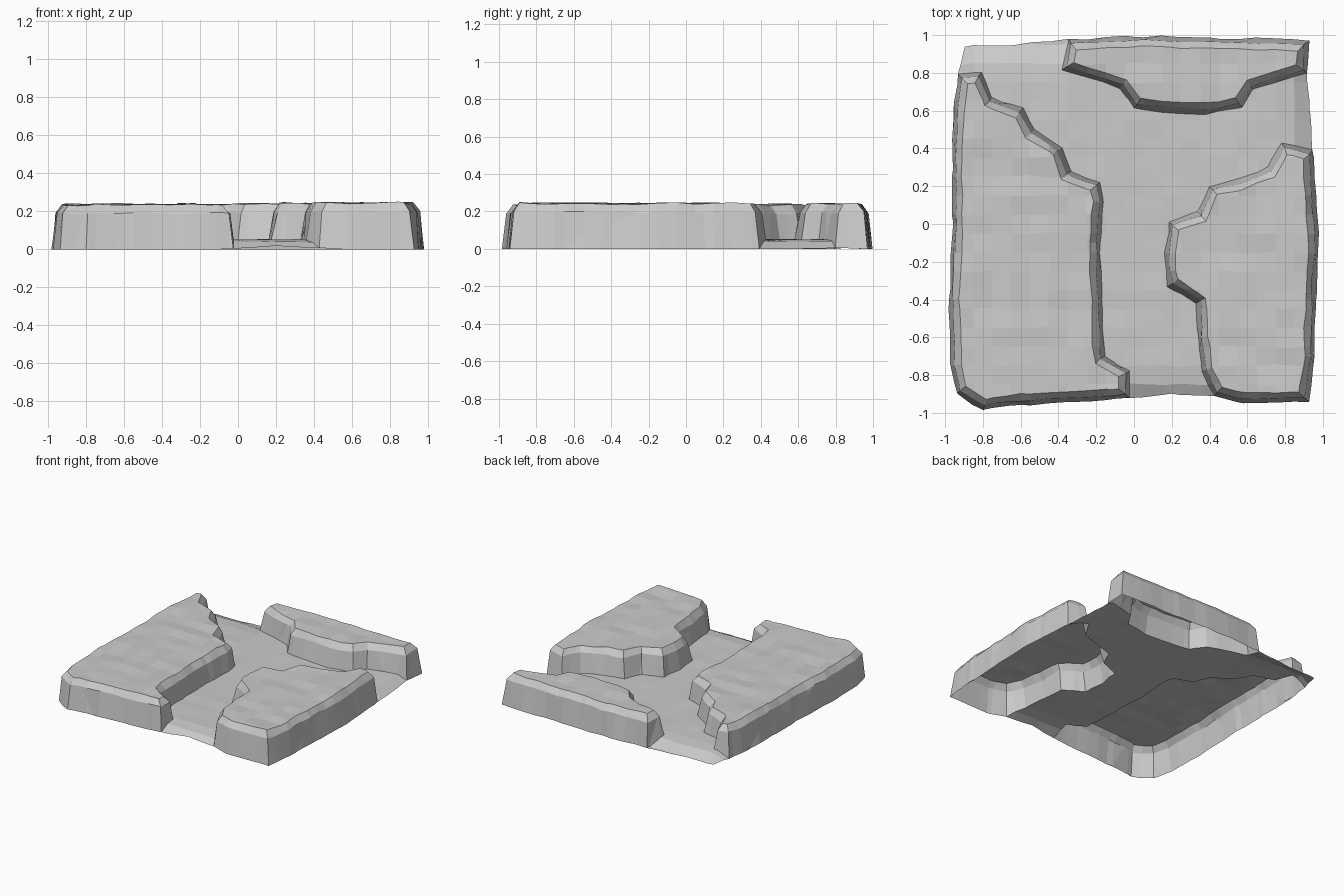
import bpy, bmesh
from mathutils import Vector, noise

if "Cube" in bpy.data.objects:
    bpy.data.objects.remove(bpy.data.objects["Cube"])

# Each block outline (counter-clockwise): outer chain on the tile rim, inner chain beside the channel
LEFT_OUT = [(-.93, .8), (-.955, .6), (-.965, .3), (-.96, 0), (-.98, -.4), (-.97, -.75), (-.94, -.9),
            (-.8, -.985), (-.6, -.955), (-.35, -.945), (-.1, -.93), (-.03, -.92)]
LEFT_IN = [(-.02, -.78), (-.155, -.7), (-.17, -.4), (-.18, -.1), (-.16, .12), (-.18, .22), (-.34, .28),
           (-.385, .4), (-.53, .5), (-.59, .61), (-.75, .67), (-.81, .8)]
RIGHT_OUT = [(.42, -.915), (.58, -.95), (.75, -.945), (.93, -.94), (.955, -.7), (.965, -.4),
             (.98, -.1), (.965, .1), (.95, .39)]
RIGHT_IN = [(.78, .43), (.71, .3), (.57, .24), (.4, .2), (.34, .06), (.19, .01), (.16, -.15),
            (.18, -.33), (.33, -.42), (.34, -.6), (.36, -.78)]
BACK_OUT = [(.915, .8), (.925, .97), (.75, .98), (.4, .985), (.2, .995), (0, .995), (-.35, .975)]
BACK_IN = [(-.38, .82), (-.07, .72), (0, .61), (.38, .58), (.57, .62), (.63, .71)]


def floor_z(x, y):
    # channel floor, sloping down to the ground at the rim
    return .05 * max(0, min(1, (.93 - max(abs(x), abs(y))) / .1))


def inset(pts, d):
    out = []
    for i, p in enumerate(pts):
        p, a, b = Vector(p), Vector(pts[i - 1]), Vector(pts[(i + 1) % len(pts)])
        e, f = (p - a).normalized(), (b - p).normalized()
        n1, n2 = Vector((-e.y, e.x)), Vector((-f.y, f.x))
        m = (n1 + n2).normalized()
        out.append(p + m * d / max(.65, m.dot(n1)))
    return out


def finish(bm, name, is_floor=False):
    # cut into a rough grid, then roughen by position so neighbouring parts still meet
    for axis in ((1, 0, 0), (0, 1, 0)):
        for i in range(-10, 10):
            c = (i + .5) * .1
            bmesh.ops.bisect_plane(bm, geom=bm.verts[:] + bm.edges[:] + bm.faces[:], dist=.004,
                                   plane_co=Vector(axis) * c, plane_no=axis)
    for v in bm.verts:
        if is_floor:
            v.co.z = floor_z(v.co.x, v.co.y)
        elif v.co.z < .06:
            v.co.z = floor_z(v.co.x, v.co.y)
        base = Vector((v.co.x, v.co.y, v.co.z))
        n = noise.noise_vector(base * 9)
        v.co.x += n.x * .012
        v.co.y += n.y * .012
        if base.z > .001:
            v.co.z += n.z * (.007 if base.z < .06 else .013)
    bmesh.ops.recalc_face_normals(bm, faces=bm.faces[:])
    if sum(f.normal.z * f.calc_area() for f in bm.faces) < 0:
        bmesh.ops.reverse_faces(bm, faces=bm.faces[:])
    me = bpy.data.meshes.new(name)
    bm.to_mesh(me)
    bm.free()
    bpy.context.collection.objects.link(bpy.data.objects.new(name, me))


def block(name, pts, height):
    # hollow raised slab: base ring, shoulder ring, chamfered top, open underneath
    bm = bmesh.new()
    rings = []
    for d, z in ((0, None), (.022, height - .045), (.055, height)):
        rings.append([bm.verts.new((x, y, floor_z(x, y) if z is None else z)) for x, y in inset(pts, d)])
    n = len(pts)
    for lo, hi in zip(rings, rings[1:]):
        for i in range(n):
            j = (i + 1) % n
            bm.faces.new((lo[i], lo[j], hi[j], hi[i]))
    bm.faces.new(rings[-1])
    finish(bm, name)


block("left_slab", LEFT_OUT + LEFT_IN, .235)
block("right_slab", RIGHT_OUT + RIGHT_IN, .243)
block("back_slab", BACK_OUT + BACK_IN, .238)

# Channel floor fills everything between the slabs
edge = ([LEFT_OUT[-1], (.2, -.9), RIGHT_OUT[0]] + RIGHT_IN[::-1] + [RIGHT_OUT[-1], (.93, .6), BACK_OUT[0]]
        + BACK_IN[::-1] + [BACK_OUT[-1], (-.48, .97), (-.62, .95), (-.9, .94), LEFT_OUT[0]] + LEFT_IN[::-1])
bm = bmesh.new()
bm.faces.new([bm.verts.new((x, y, 0)) for x, y in edge])
finish(bm, "channel_floor", True)
